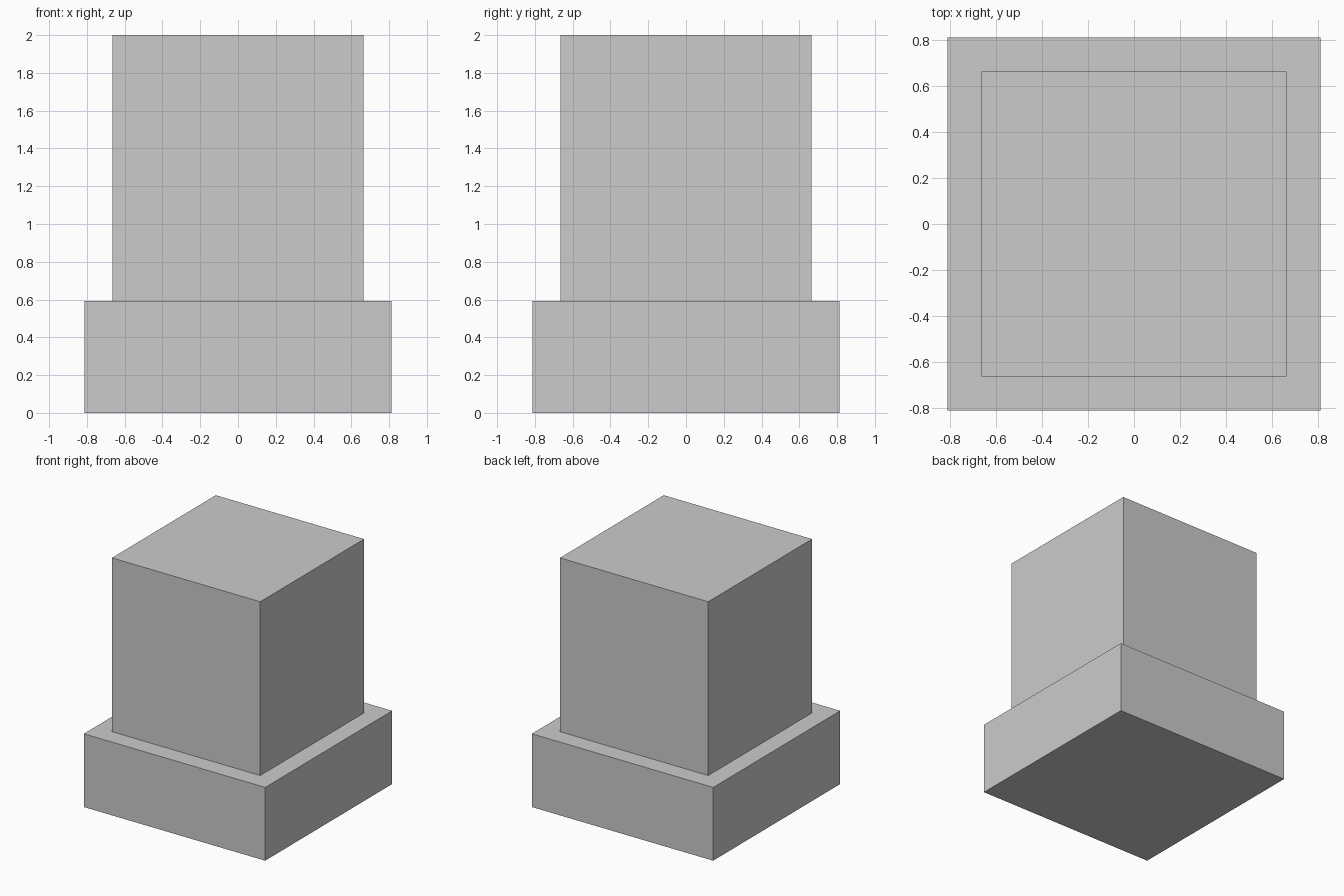
import bpy

if "Cube" in bpy.data.objects:
    bpy.data.objects.remove(bpy.data.objects["Cube"])


def box(name, width, z0, z1):
    """Square block of the given width between two heights."""
    bpy.ops.mesh.primitive_cube_add(size=1, location=(0, 0, (z0 + z1) / 2))
    obj = bpy.context.object
    obj.name = name
    obj.scale = (width, width, z1 - z0)
    bpy.ops.object.transform_apply(location=False, rotation=False, scale=True)
    return obj


STEP = 0.593

# Wide square plinth
box("base", 1.624, 0, STEP)

# Narrower block standing on the plinth
box("upper_block", 1.328, STEP, 2)
